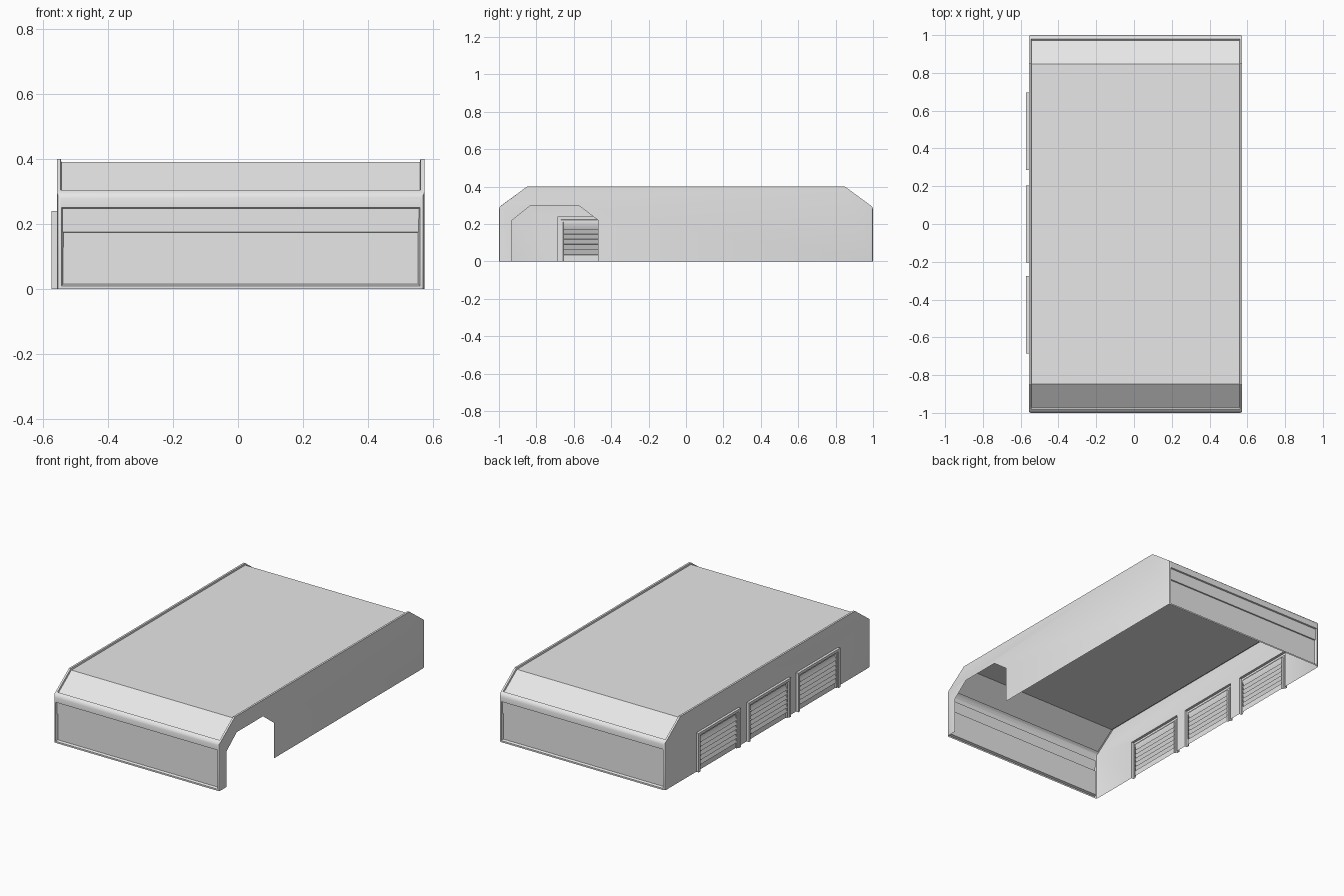
import bpy, bmesh
from mathutils import Vector

cube = bpy.data.objects.get("Cube")
if cube:
    bpy.data.objects.remove(cube)

grey = bpy.data.materials.new("light_grey")
grey.use_nodes = True
colour = (0.8, 0.8, 0.8, 1)
grey.diffuse_color = colour
grey.node_tree.nodes["Principled BSDF"].inputs["Base Color"].default_value = colour

RIGHT, LEFT = -0.557, 0.573      # outer wall planes
DOOR_W, DOOR_H, OUT = 0.41, 0.24, -0.573
DOORS = [-0.685, -0.205, 0.285]  # start of each door along y


def finish(bm, name):
    mesh = bpy.data.meshes.new(name)
    bm.to_mesh(mesh)
    bm.free()
    mesh.materials.append(grey)
    obj = bpy.data.objects.new(name, mesh)
    bpy.context.collection.objects.link(obj)
    bpy.ops.object.select_all(action='DESELECT')
    obj.select_set(True)
    bpy.context.view_layer.objects.active = obj
    bpy.ops.object.shade_smooth_by_angle(angle=0.6)
    return obj


# Body: two side walls with notches, joined by end walls, slopes and roof
bm = bmesh.new()
outline = [(-1, 0), (-1, .29), (-.85, .4), (.85, .4), (1, .29), (1, 0)]
gateway = [(-.47, 0), (-.47, .22), (-.575, .3), (-.83, .3), (-.93, .22), (-.93, 0)]
door_notches = []
for y in reversed(DOORS):
    e = y + DOOR_W
    door_notches += [(e, 0), (e, DOOR_H), (y, DOOR_H), (y, 0)]

rims = []
for x, notch in ((RIGHT, door_notches), (LEFT, gateway)):
    rim = [bm.verts.new((x, y, z)) for y, z in outline]
    bm.faces.new(rim + [bm.verts.new((x, y, z)) for y, z in notch])
    rims.append(rim)
a, b = rims
for i in range(len(outline) - 1):
    bm.faces.new((a[i], a[i + 1], b[i + 1], b[i]))
bmesh.ops.recalc_face_normals(bm, faces=bm.faces)
if max(bm.faces, key=lambda f: f.calc_center_median().z).normal.z < 0:
    bmesh.ops.reverse_faces(bm, faces=bm.faces)

# Rounded corners of the end walls
corners = [e for e in bm.edges
           if all(abs(v.co.y) > .99 for v in e.verts)
           and sum(v.co.z for v in e.verts) > .1]
bmesh.ops.bevel(bm, geom=corners, offset=.012, segments=2, profile=.5, affect='EDGES')
bm.normal_update()

# Sunken roof behind a raised rim
roof = [f for f in bm.faces if f.normal.z > .7 and f.calc_area() > .1]
bmesh.ops.inset_region(bm, faces=roof, thickness=.012, use_even_offset=True)
bmesh.ops.inset_region(bm, faces=roof, thickness=.002, depth=-.01, use_even_offset=True)


# Stepped panels in both end walls
def end_faces(side):
    return [f for f in bm.faces if f.normal.y * side > .99
            and abs(f.calc_center_median().y) > .995]


for side in (-1, 1):
    cuts = [((0, 0, z), (0, 0, 1)) for z in (.01, .176, .25)]
    cuts += [((x, 0, 0), (1, 0, 0)) for x in (RIGHT + .014, LEFT - .014)]
    for co, no in cuts:
        faces = end_faces(side)
        geom = list({g for f in faces for g in [*f.verts, *f.edges]}) + faces
        bmesh.ops.bisect_plane(bm, geom=geom, plane_co=co, plane_no=no)
    bm.normal_update()
    panel = [f for f in end_faces(side) if .01 < f.calc_center_median().z < .25
             and abs(f.calc_center_median().x) < .1]
    lower = [f for f in panel if f.calc_center_median().z < .176]
    bmesh.ops.inset_region(bm, faces=panel, thickness=.004, depth=-.008)
    bmesh.ops.inset_region(bm, faces=lower, thickness=.003, depth=-.006)
finish(bm, "warehouse_shell")


# Shutter doors: stepped frame around a slatted panel
def shutter(y0, number):
    bm = bmesh.new()
    y1 = y0 + DOOR_W
    section = [(RIGHT, 0), (OUT, 0), (OUT, .016), (-.565, .018), (-.565, .028), (RIGHT, .03)]
    rows = []
    for x, d in section:
        path = [(y0 + d, 0), (y0 + d, DOOR_H - d), (y1 - d, DOOR_H - d), (y1 - d, 0)]
        rows.append([bm.verts.new((x, y, z)) for y, z in path])
    for r, s in zip(rows, rows[1:]):
        for i in range(3):
            bm.faces.new((r[i], s[i], s[i + 1], r[i + 1]))
    bmesh.ops.recalc_face_normals(bm, faces=bm.faces)
    finish(bm, f"door_frame_{number}")

    bm = bmesh.new()
    profile = [(RIGHT, 0), (RIGHT, .035)]
    pitch = .165 / 6
    for k in range(6):
        z = .035 + k * pitch
        profile += [(-.567, z + .002), (RIGHT, z + pitch)]
    profile.append((RIGHT, DOOR_H - .03))
    pairs = [[bm.verts.new((x, y, z)) for y in (y0 + .03, y1 - .03)] for x, z in profile]
    for p, q in zip(pairs, pairs[1:]):
        bm.faces.new((p[0], q[0], q[1], p[1]))
    bm.normal_update()
    finish(bm, f"door_slats_{number}")


for n, y in enumerate(DOORS, 1):
    shutter(y, n)
